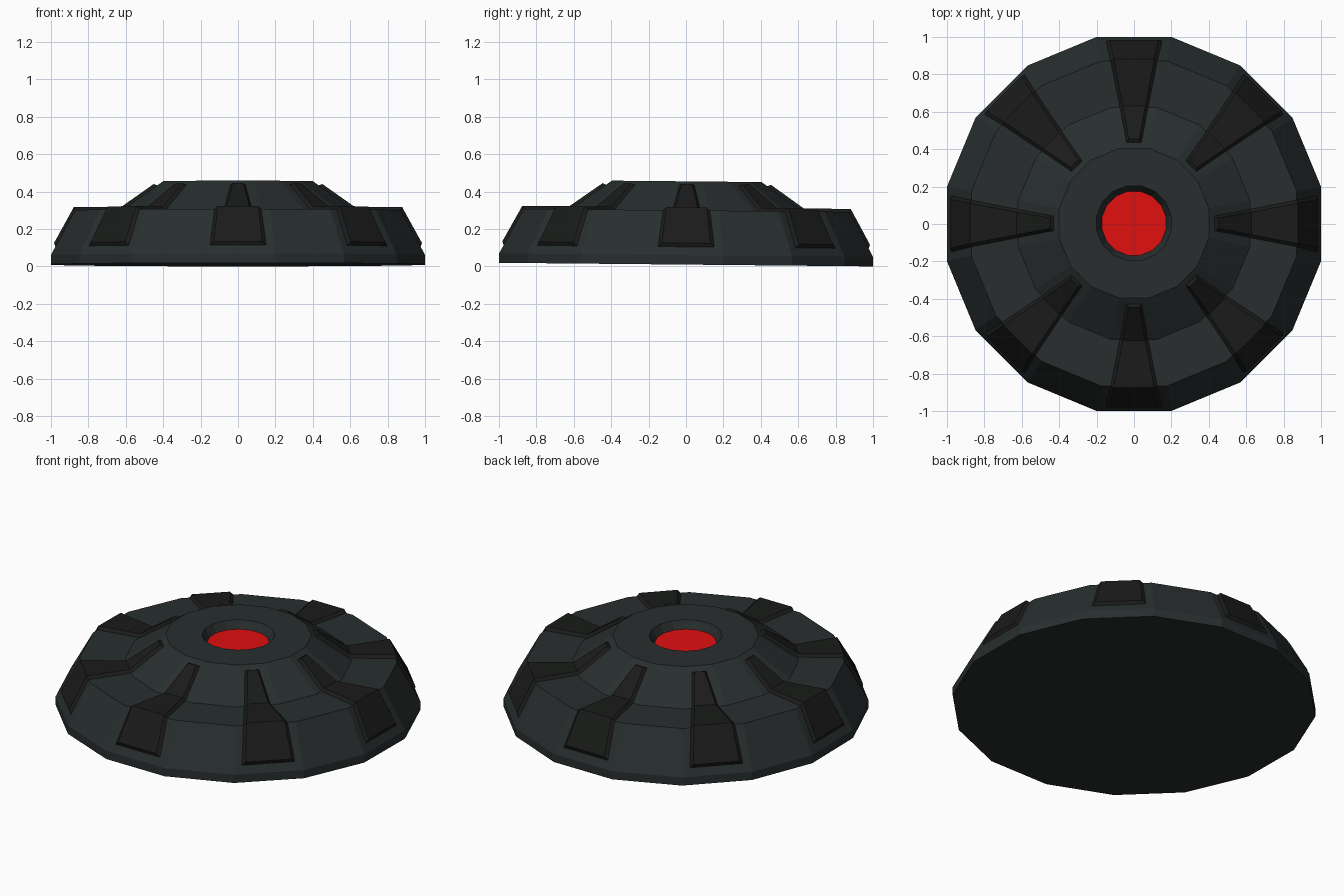
import bpy, bmesh
from math import pi, cos, sin, radians
from mathutils import Matrix

if "Cube" in bpy.data.objects:
    bpy.data.objects.remove(bpy.data.objects["Cube"])

SIDES = 16
K = 1 / cos(pi / SIDES)          # flat-to-flat radius -> corner radius
TILT = Matrix.Translation((0, 0, 0.01)) @ Matrix.Rotation(radians(-0.55), 4, 'X')


def material(name, rgb):
    m = bpy.data.materials.new(name)
    m.diffuse_color = (*rgb, 1)
    m.use_nodes = True
    m.node_tree.nodes["Principled BSDF"].inputs["Base Color"].default_value = m.diffuse_color
    return m


def finish(name, bm, mat):
    bmesh.ops.recalc_face_normals(bm, faces=bm.faces)
    bm.transform(TILT)
    me = bpy.data.meshes.new(name)
    bm.to_mesh(me)
    bm.free()
    me.materials.append(mat)
    ob = bpy.data.objects.new(name, me)
    bpy.context.collection.objects.link(ob)
    return ob


def ring(bm, r, z):
    angles = [(i + 0.5) * 2 * pi / SIDES for i in range(SIDES)]
    return [bm.verts.new((r * K * cos(a), r * K * sin(a), z)) for a in angles]


def bridge(bm, a, b):
    n = len(a)
    for i in range(n):
        j = (i + 1) % n
        bm.faces.new((a[i], a[j], b[j], b[i]))


body_mat = material("dark_metal", (0.021, 0.027, 0.027))
pad_mat = material("black_metal", (0.010, 0.011, 0.010))
red_mat = material("red_light", (0.75, 0.005, 0.005))

# Faceted stepped body with a recess in the top
profile = [(1, 0), (1, 0.05), (0.87, 0.29), (0.62, 0.29),
           (0.4, 0.445), (0.2, 0.445), (0.17, 0.39)]
bm = bmesh.new()
rings = [ring(bm, r, z) for r, z in profile]
for a, b in zip(rings, rings[1:]):
    bridge(bm, a, b)
bm.faces.new(rings[0])
bm.faces.new(rings[-1])
finish("body", bm, body_mat)

# Red disc in the recess
bm = bmesh.new()
low, high = ring(bm, 0.171, 0.385), ring(bm, 0.171, 0.4)
bridge(bm, low, high)
bm.faces.new(low)
bm.faces.new(high)
finish("center_light", bm, red_mat)

# Eight tapered ribs following the profile: (radius, height, half width)
base = [(0.425, 0.42, 0.044), (0.615, 0.285, 0.08),
        (0.868, 0.285, 0.13), (0.974, 0.09, 0.155)]
top = [(0.45, 0.431, 0.028), (0.627, 0.306, 0.06),
       (0.878, 0.306, 0.108), (0.983, 0.115, 0.13)]
for n in range(8):
    bm = bmesh.new()
    loops = []
    for (r0, z0, w0), (r1, z1, w1) in zip(base, top):
        loops.append([bm.verts.new(p) for p in
                      ((r0, -w0, z0), (r1, -w1, z1), (r1, w1, z1), (r0, w0, z0))])
    for a, b in zip(loops, loops[1:]):
        bridge(bm, a, b)
    bm.faces.new(loops[0])
    bm.faces.new(loops[-1])
    bm.transform(Matrix.Rotation(n * pi / 4, 4, 'Z'))
    finish(f"rib_{n + 1}", bm, pad_mat)
